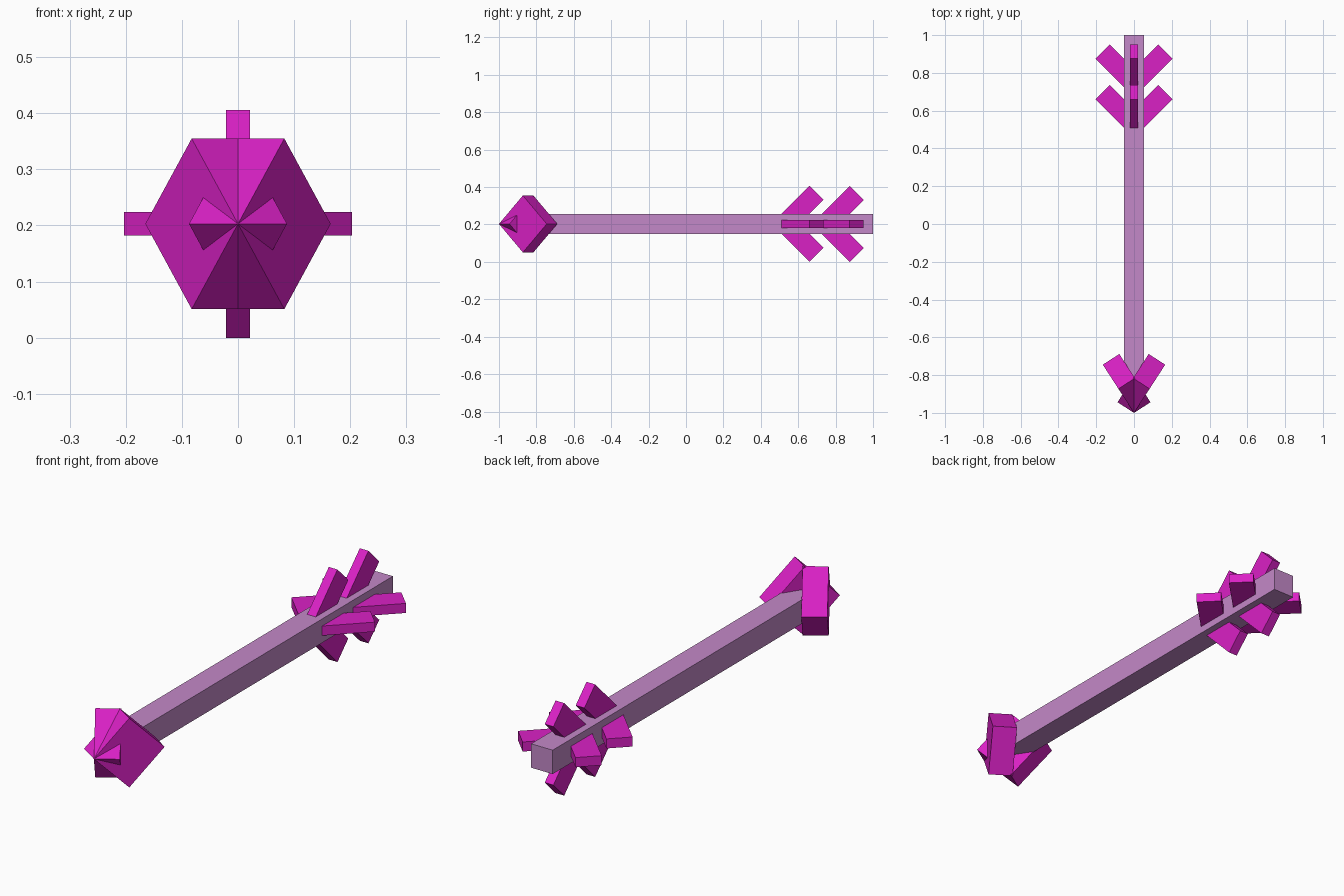
import bpy, bmesh
from math import radians, pi
from mathutils import Matrix, Vector

if "Cube" in bpy.data.objects:
    bpy.data.objects.remove(bpy.data.objects["Cube"])

AXIS_Z = 0.2028   # height of the shaft axis


def material(name, rgb):
    m = bpy.data.materials.new(name)
    m.diffuse_color = (*rgb, 1.0)
    m.use_nodes = True
    m.node_tree.nodes["Principled BSDF"].inputs["Base Color"].default_value = m.diffuse_color
    return m


magenta = material("magenta", (0.70, 0.015, 0.56))
mauve = material("mauve", (0.55, 0.25, 0.58))


def box(name, size, matrix, mat):
    """Flat-faced box of the given size, placed by a matrix."""
    bm = bmesh.new()
    bmesh.ops.create_cube(bm, size=1.0, matrix=matrix @ Matrix.Diagonal((*size, 1.0)))
    mesh = bpy.data.meshes.new(name)
    bm.to_mesh(mesh)
    bm.free()
    mesh.materials.append(mat)
    ob = bpy.data.objects.new(name, mesh)
    bpy.context.collection.objects.link(ob)
    return ob


def move(x, y, z):
    return Matrix.Translation(Vector((x, y, z)))


# Shaft: square bar, front end buried in the head
front, back = -0.82, 1.0
box("shaft", (0.105, back - front, 0.105),
    move(0, (front + back) / 2, AXIS_Z), mauve)

# Head: two thick square plates standing on a corner, crossing at the tip
half_diag, thick, angle = 0.152, 0.104, radians(57.1)
side = half_diag * 2 ** 0.5
for name, turn, sign in (("head_right", angle, 1), ("head_left", pi - angle, -1)):
    m = (move(0, -1, AXIS_Z) @ Matrix.Rotation(turn, 4, 'Z')
         @ move(half_diag, sign * thick / 2, 0) @ Matrix.Rotation(radians(45), 4, 'Y'))
    box(name, (side, thick, side), m, magenta)

# Fletching: two rings of four fins, each swept back at 45 degrees
for row, y in enumerate((0.616, 0.831)):
    for k in range(4):
        m = (move(0, y, AXIS_Z) @ Matrix.Rotation(k * pi / 2, 4, 'Y')
             @ move(0, 0, 0.084) @ Matrix.Rotation(radians(45), 4, 'X'))
        box(f"fin_{row + 1}_{k + 1}", (0.042, 0.231, 0.106), m, magenta)
